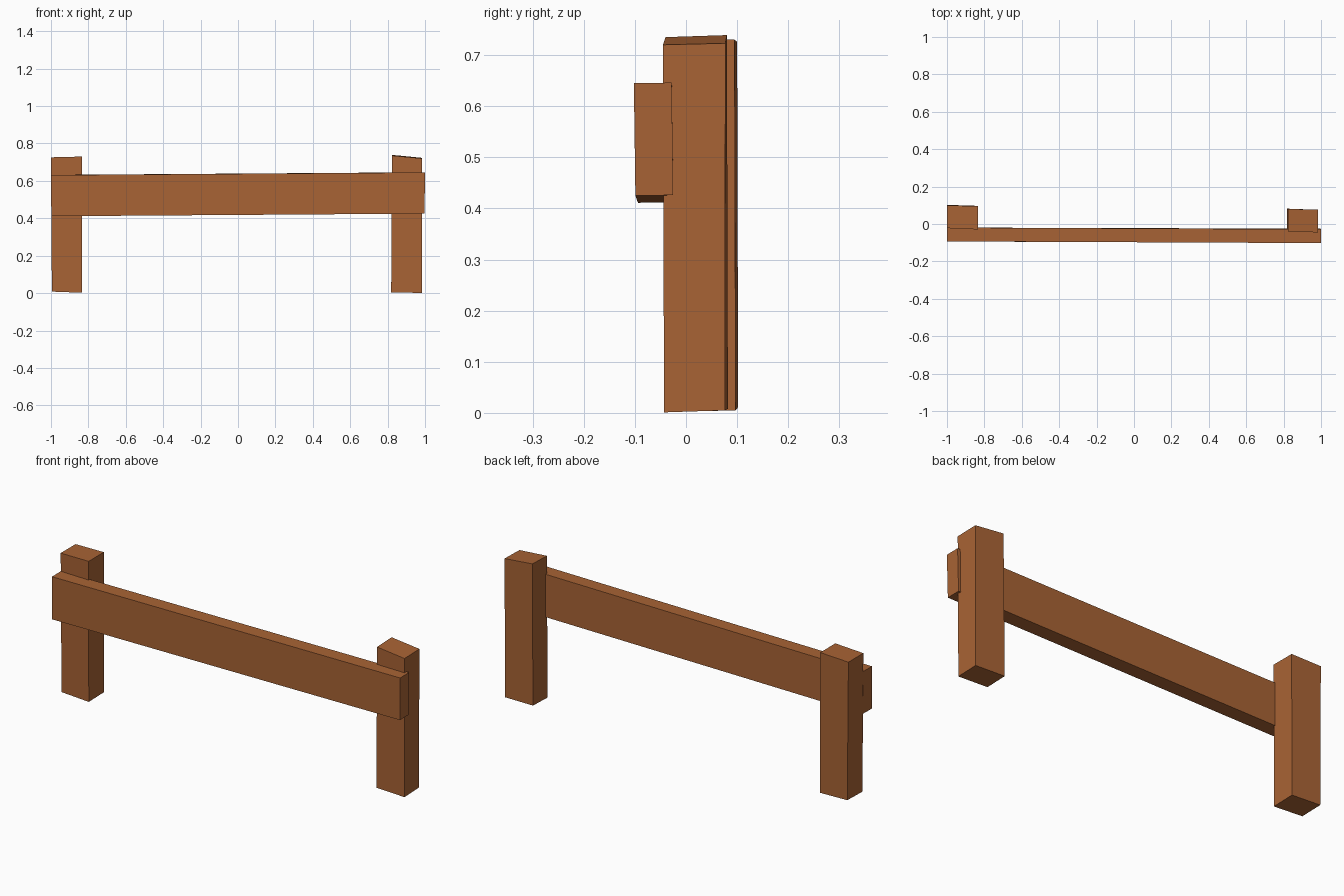
import bpy, bmesh

wood = bpy.data.materials.new("brown wood")
wood.diffuse_color = (0.393, 0.125, 0.035, 1)


def beam(name, start, end):
    """Slightly irregular timber lofted between two four-point end sections."""
    bm = bmesh.new()
    a = [bm.verts.new(p) for p in start]
    b = [bm.verts.new(p) for p in end]
    bm.faces.new(a)
    bm.faces.new(b)
    for i in range(4):
        j = (i + 1) % 4
        bm.faces.new((a[i], a[j], b[j], b[i]))
    bmesh.ops.recalc_face_normals(bm, faces=bm.faces)
    mesh = bpy.data.meshes.new(name)
    bm.to_mesh(mesh)
    bm.free()
    mesh.materials.append(wood)
    obj = bpy.data.objects.new(name, mesh)
    bpy.context.collection.objects.link(obj)
    return obj


# Posts: bottom section, then top section (hand-cut, uneven ends)
beam("left_post",
     [(-0.995, -0.022, 0.008), (-0.835, -0.028, 0.002), (-0.835, 0.097, 0.005), (-0.995, 0.102, 0.011)],
     [(-1.0, -0.022, 0.726), (-0.835, -0.029, 0.730), (-0.835, 0.095, 0.730), (-1.0, 0.100, 0.726)])
beam("right_post",
     [(0.819, -0.037, 0.004), (0.983, -0.043, 0.001), (0.983, 0.076, 0.005), (0.819, 0.082, 0.008)],
     [(0.824, -0.040, 0.735), (0.985, -0.045, 0.720), (0.985, 0.077, 0.723), (0.824, 0.080, 0.739)])

# Rail across the front of the posts: left end, then right end
beam("rail",
     [(-0.998, -0.094, 0.411), (-0.998, -0.019, 0.412), (-1.0, -0.019, 0.632), (-1.0, -0.093, 0.631)],
     [(0.997, -0.099, 0.425), (0.997, -0.025, 0.426), (1.0, -0.028, 0.646), (1.0, -0.102, 0.645)])
